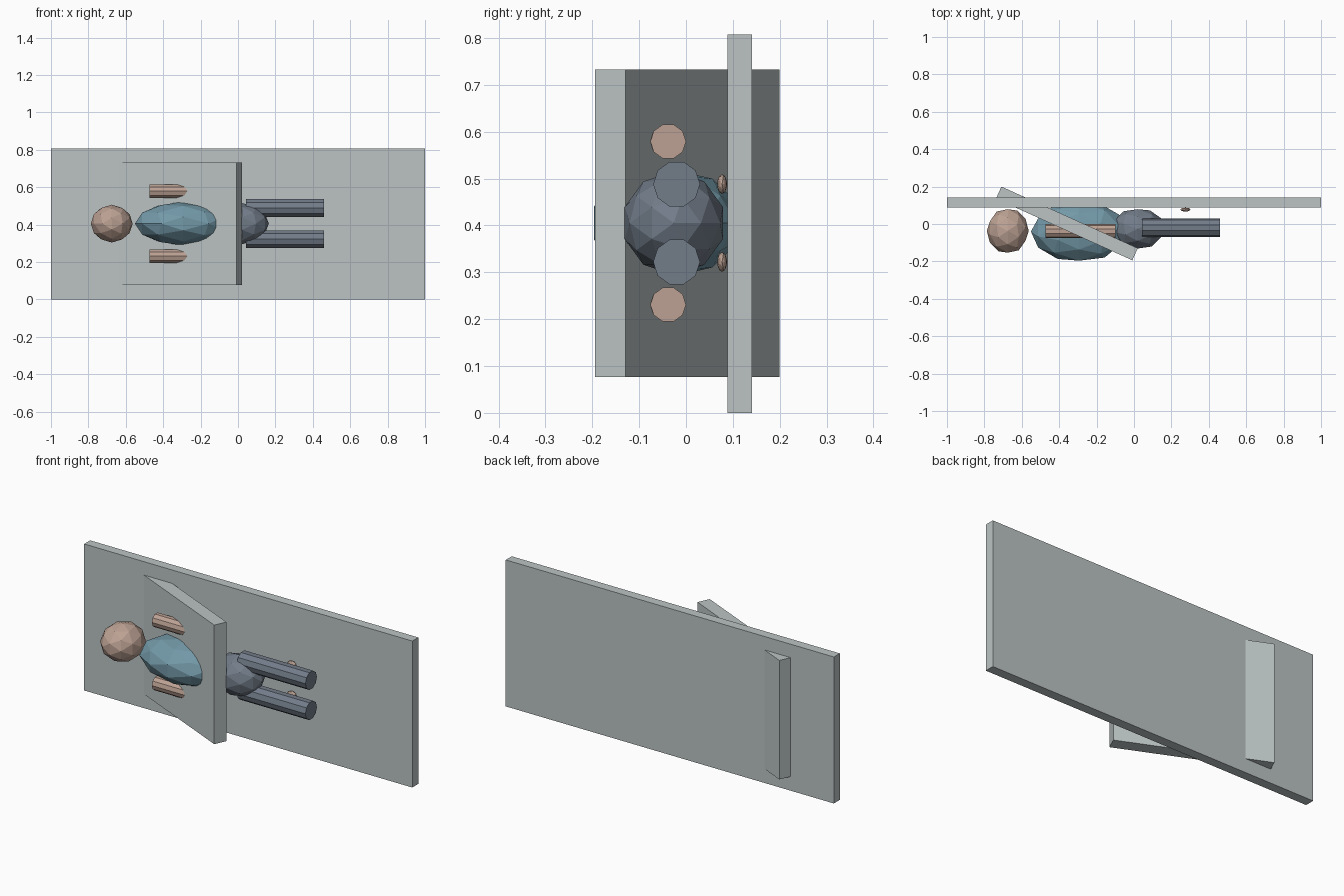
import bpy, math
from mathutils import Matrix, Vector

if "Cube" in bpy.data.objects:
    bpy.data.objects.remove(bpy.data.objects["Cube"])


def material(name, rgb):
    m = bpy.data.materials.new(name)
    lin = [((c / 255 + 0.055) / 1.055) ** 2.4 for c in rgb]
    m.diffuse_color = (*lin, 1)
    m.use_nodes = True
    m.node_tree.nodes["Principled BSDF"].inputs["Base Color"].default_value = m.diffuse_color
    return m


GREY = material("pale grey", (188, 196, 196))
SKIN = material("skin", (188, 161, 147))
SHIRT = material("blue shirt", (115, 153, 168))
TROUSERS = material("slate trousers", (114, 124, 137))

# Turns a primitive's own axis (local z) to lie along x
LIE = Matrix(((0, 0, 1), (1, 0, 0), (0, 1, 0))).to_4x4()


def finish(name, mat):
    ob = bpy.context.object
    ob.name = name
    ob.data.materials.append(mat)
    return ob


def slab(name, centre, size, angle=0):
    bpy.ops.mesh.primitive_cube_add(size=1, location=centre, rotation=(0, 0, angle))
    finish(name, GREY).scale = size


def blob(name, mat, centre, half):
    """Faceted ball lying along x, fitted to the given half extents."""
    bpy.ops.mesh.primitive_ico_sphere_add(subdivisions=2, radius=1)
    me = finish(name, mat).data
    me.transform(LIE)
    top = [max(v.co[i] for v in me.vertices) for i in range(3)]
    for v in me.vertices:
        v.co = Vector(centre) + Vector([v.co[i] / top[i] * half[i] for i in range(3)])


def limb(name, mat, x0, x1, y, z, r):
    """Ten-sided cylinder along x with a flat top."""
    bpy.ops.mesh.primitive_cylinder_add(vertices=10, radius=r, depth=x1 - x0)
    me = finish(name, mat).data
    me.transform(Matrix.Translation(((x0 + x1) / 2, y, z)) @ LIE
                 @ Matrix.Rotation(math.radians(18), 4, 'Z'))


MID = 0.405

# Base board and tilted back rest
slab("base_board", (0, 0.115, 0.4035), (2, 0.052, 0.807))
slab("back_rest", (-0.359, 0.003, MID), (0.80, 0.071, 0.656), math.radians(-24.3))

# Reclining figure
blob("head", SKIN, (-0.675, -0.037, MID), (0.112, 0.116, 0.101))
blob("torso", SHIRT, (-0.293, -0.04, MID), (0.258, 0.156, 0.117))
blob("hips", TROUSERS, (0.02, -0.026, MID), (0.145, 0.105, 0.11))

# Paired limbs
for side, s in (("left", 1), ("right", -1)):
    limb(side + "_arm", SKIN, -0.472, -0.098, -0.038, MID + s * 0.174, 0.038)
    limb(side + "_leg", TROUSERS, 0.042, 0.46, -0.02, MID + s * 0.083, 0.05)
    blob(side + "_foot", SKIN, (0.275, 0.077, MID + s * 0.083), (0.027, 0.01, 0.021))
